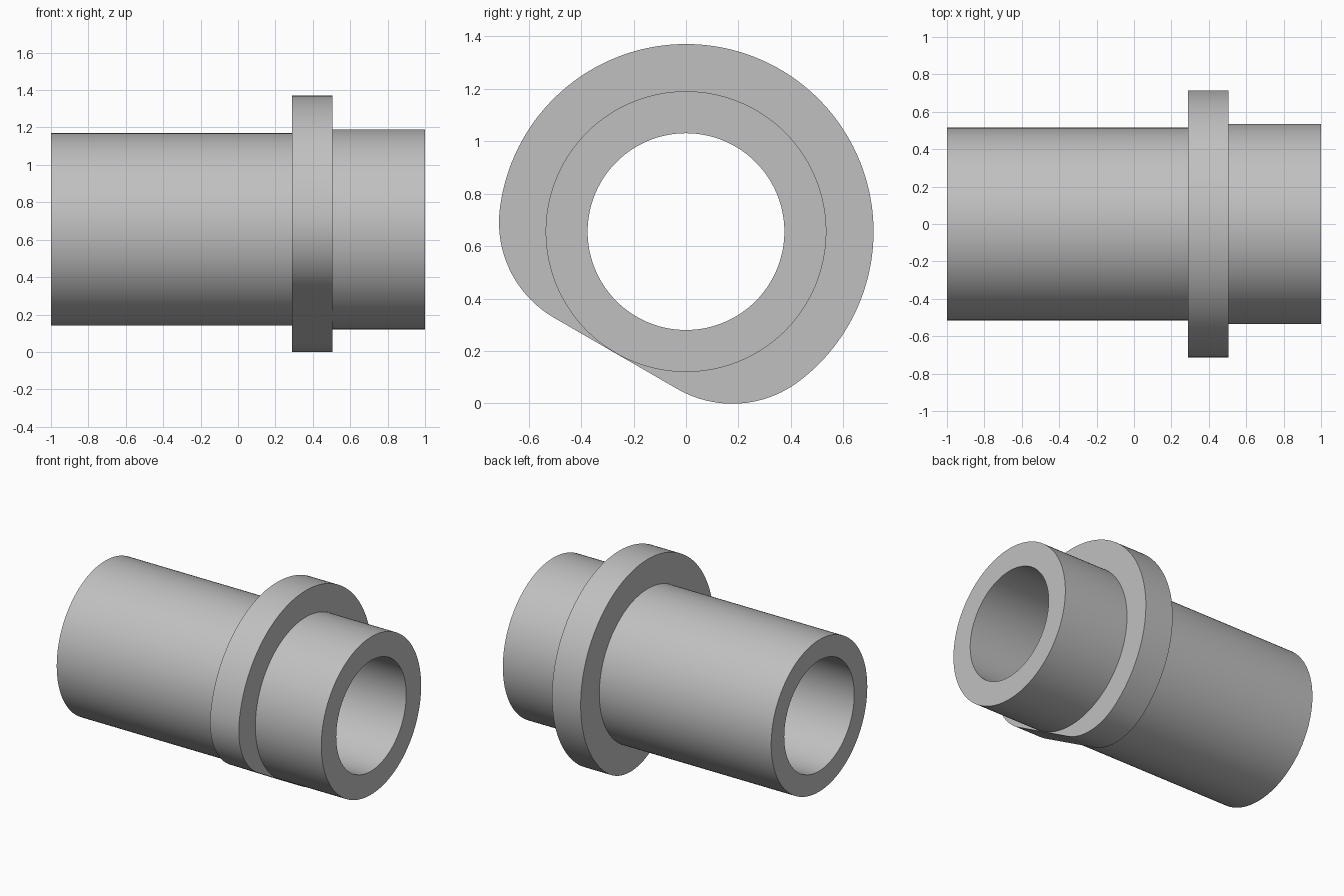
import bpy, bmesh, math

cube = bpy.data.objects.get("Cube")
if cube:
    bpy.data.objects.remove(cube, do_unlink=True)

SEGMENTS = 192
AXIS_Z = 0.655
BORE, LONG_R, SHORT_R, COLLAR_R = 0.375, 0.515, 0.535, 0.715
FLAT = 0.536                      # distance of the collar's flat from the axis
FILLET = 0.42                     # corner radius beside the flat
FLAT_DIR = math.radians(240)      # direction the flat faces, in the y-z plane

# Fillet centre, measured along and across the flat's direction
FU = FLAT - FILLET
FV = math.sqrt((COLLAR_R - FILLET) ** 2 - FU ** 2)


def collar_radius(angle):
    """Polar outline of the collar: round, with one filleted flat."""
    a = abs((angle - FLAT_DIR + math.pi) % math.tau - math.pi)
    if a < math.atan2(FV, FLAT):
        return FLAT / math.cos(a)
    if a < math.atan2(FV, FU):
        along = FU * math.cos(a) + FV * math.sin(a)
        across = FV * math.cos(a) - FU * math.sin(a)
        return along + math.sqrt(FILLET ** 2 - across ** 2)
    return COLLAR_R


def round_radius(r):
    return lambda angle: r


# Closed section around the axis: x position and outline
long_end, collar_back, collar_front, short_end = -1.0, 0.29, 0.505, 1.0
section = [
    (long_end, round_radius(BORE)),
    (long_end, round_radius(LONG_R)),
    (collar_back, round_radius(LONG_R)),
    (collar_back, collar_radius),
    (collar_front, collar_radius),
    (collar_front, round_radius(SHORT_R)),
    (short_end, round_radius(SHORT_R)),
    (short_end, round_radius(BORE)),
]

# Skin the rings into one solid sleeve with collar and through bore
bm = bmesh.new()
angles = [math.tau * (i + 0.5) / SEGMENTS for i in range(SEGMENTS)]
rings = [[bm.verts.new((x, r(a) * math.cos(a), AXIS_Z + r(a) * math.sin(a)))
          for a in angles] for x, r in section]
for k, ring in enumerate(rings):
    after = rings[(k + 1) % len(rings)]
    for i in range(SEGMENTS):
        j = (i + 1) % SEGMENTS
        bm.faces.new((ring[i], ring[j], after[j], after[i]))
bmesh.ops.recalc_face_normals(bm, faces=bm.faces)
mesh = bpy.data.meshes.new("collared_sleeve")
bm.to_mesh(mesh)
bm.free()
sleeve = bpy.data.objects.new("collared_sleeve", mesh)
bpy.context.collection.objects.link(sleeve)

# Plain grey
grey = bpy.data.materials.new("plain_grey")
grey.use_nodes = True
colour = (0.53, 0.53, 0.53, 1)
grey.diffuse_color = colour
grey.node_tree.nodes["Principled BSDF"].inputs["Base Color"].default_value = colour
mesh.materials.append(grey)

# Smooth walls, sharp rims
bpy.ops.object.select_all(action="DESELECT")
sleeve.select_set(True)
bpy.context.view_layer.objects.active = sleeve
bpy.ops.object.shade_smooth_by_angle(angle=math.radians(30))
